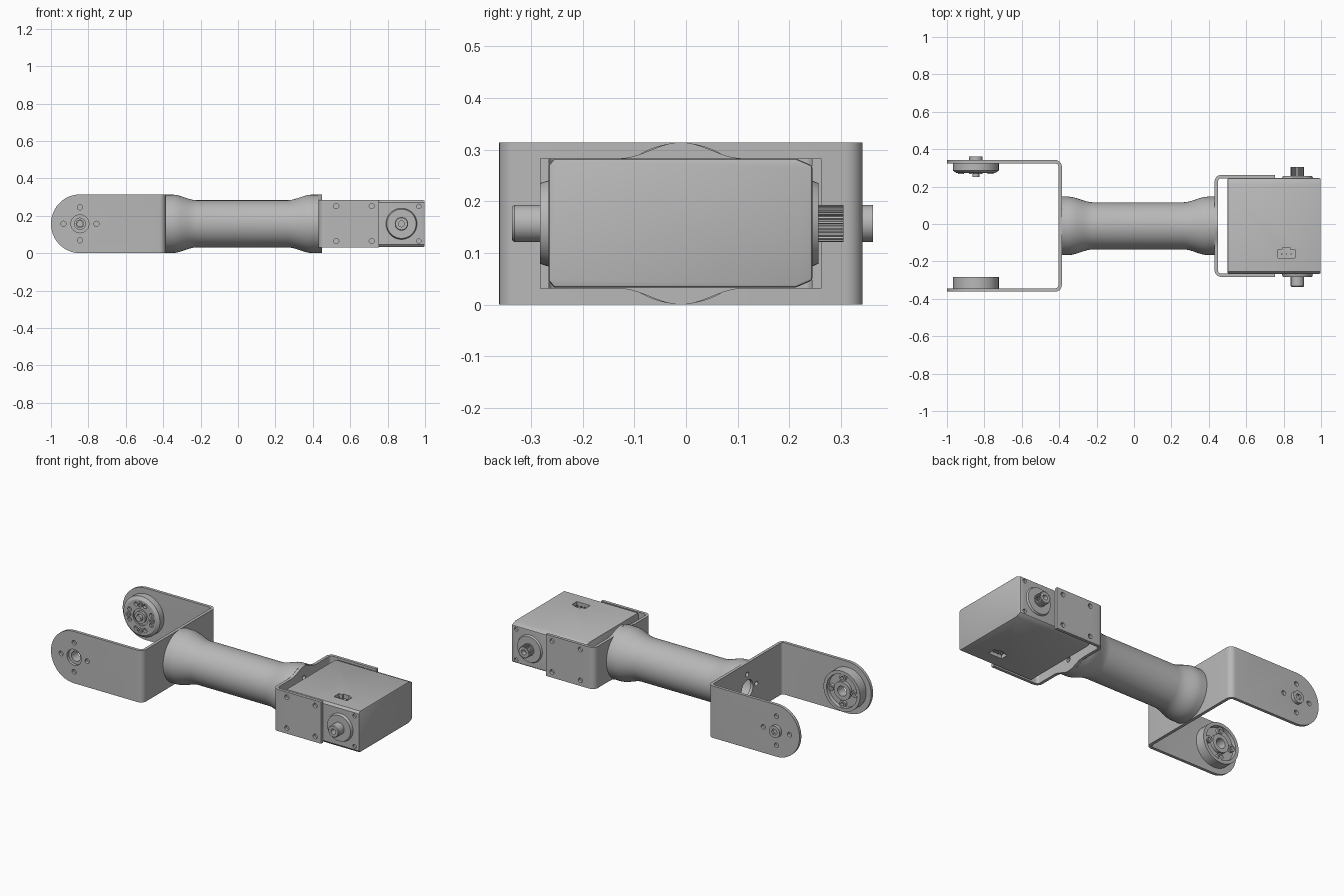
import bpy, bmesh
from math import sin, cos, pi, radians
from mathutils import Matrix, Vector

if "Cube" in bpy.data.objects:
    bpy.data.objects.remove(bpy.data.objects["Cube"])

grey = bpy.data.materials.new("machined grey")
grey.use_nodes = True
colour = (0.48, 0.48, 0.48, 1)
grey.diffuse_color = colour
grey.node_tree.nodes["Principled BSDF"].inputs["Base Color"].default_value = colour

MID_Z, MID_Y = 0.157, -0.01
JOINT_X, SHAFT_X = -0.845, 0.874
parts = []


def finish(name, bm):
    bmesh.ops.remove_doubles(bm, verts=bm.verts, dist=1e-5)
    bmesh.ops.recalc_face_normals(bm, faces=bm.faces)
    mesh = bpy.data.meshes.new(name)
    bm.to_mesh(mesh)
    bm.free()
    mesh.materials.append(grey)
    obj = bpy.data.objects.new(name, mesh)
    bpy.context.collection.objects.link(obj)
    parts.append(obj)
    return obj


def prism(name, outline, axis, a, b):
    """Extrude a 2D outline along an axis from a to b."""
    place = {"X": lambda u, v, t: (t, u, v),
             "Y": lambda u, v, t: (u, t, v),
             "Z": lambda u, v, t: (u, v, t)}[axis]
    bm = bmesh.new()
    face = bm.faces.new([bm.verts.new(place(u, v, a)) for u, v in outline])
    new = bmesh.ops.extrude_face_region(bm, geom=[face])["geom"]
    shift = Vector(place(0, 0, b - a))
    bmesh.ops.translate(bm, vec=shift, verts=[g for g in new if isinstance(g, bmesh.types.BMVert)])
    return finish(name, bm)


def lathe(name, profile, axis, centre, steps=48):
    """Revolve a closed (radius, distance) profile round an axis."""
    bm = bmesh.new()
    verts = [bm.verts.new((r, 0, t)) for r, t in profile]
    edges = [bm.edges.new((verts[i - 1], v)) for i, v in enumerate(verts)
             if profile[i - 1][0] + profile[i][0] > 0]
    bmesh.ops.spin(bm, geom=verts + edges, cent=(0, 0, 0), axis=(0, 0, 1),
                   angle=2 * pi, steps=steps)
    bmesh.ops.remove_doubles(bm, verts=bm.verts, dist=1e-5)
    turn = {"X": Matrix.Rotation(pi / 2, 4, "Y"), "Y": Matrix.Rotation(-pi / 2, 4, "X"),
            "Z": Matrix.Identity(4)}[axis]
    bm.transform(Matrix.Translation(centre) @ turn)
    return finish(name, bm)


def rod(name, r, a, b, axis, centre, steps=24):
    return lathe(name, [(0, a), (r, a), (r, b), (0, b)], axis, centre, steps)


def ring(name, r_in, r_out, a, b, axis, centre, steps=32):
    return lathe(name, [(r_in, a), (r_out, a), (r_out, b), (r_in, b)], axis, centre, steps)


def cut(obj, tool, operation="DIFFERENCE"):
    mod = obj.modifiers.new("cut", "BOOLEAN")
    mod.object, mod.operation, mod.solver = tool, operation, "EXACT"
    graph = bpy.context.evaluated_depsgraph_get()
    mesh = bpy.data.meshes.new_from_object(obj.evaluated_get(graph))
    obj.modifiers.clear()
    obj.data = mesh
    parts.remove(tool)
    bpy.data.objects.remove(tool)


def rect(u0, u1, v0, v1):
    return [(u0, v0), (u1, v0), (u1, v1), (u0, v1)]


def around(count, r, start=0):
    return [(r * cos(start + 2 * pi * i / count), r * sin(start + 2 * pi * i / count))
            for i in range(count)]


def u_shape(web, tip, y0, y1, t=0.018, r=0.035):
    """Bent sheet outline: web at one end, two arms reaching to the tip."""
    s = 1 if web > tip else -1

    def path(x, a, b, rad):
        ks = [radians(15 * i) for i in range(7)]
        cx = x - s * rad
        return ([(tip, a)] + [(cx + s * rad * sin(k), a + rad - rad * cos(k)) for k in ks]
                + [(cx + s * rad * cos(k), b - rad + rad * sin(k)) for k in ks] + [(tip, b)])
    return path(web, y0, y1, r) + path(web - s * t, y0 + t, y1 - t, r - t)[::-1]


# Fork bracket: wide bent sheet with rounded arm ends
fork = prism("fork_bracket", u_shape(-0.386, -1.0, -0.362, 0.342), "Z", 0, 0.314)
end = [(JOINT_X + 0.155 * cos(a), MID_Z + MID_Z * sin(a))
       for a in [radians(90 + 7.5 * i) for i in range(25)]]
cut(fork, prism("fork_mask", end + [(0, 0), (0, 0.314)], "Y", -1, 1), "INTERSECT")
cut(fork, rod("hole", 0.048, -1, 0, "Y", (JOINT_X, 0, MID_Z)))
cut(fork, rod("hole", 0.055, -0.5, -0.3, "X", (0, MID_Y, MID_Z)))
for u, v in around(4, 0.088):
    cut(fork, rod("hole", 0.014, -1, 1, "Y", (JOINT_X + u, 0, MID_Z + v), 16))
    cut(fork, rod("hole", 0.014, -0.5, -0.3, "X", (0, MID_Y + u, MID_Z + v), 16))

# Flared hollow tube
flare = [i / 8 for i in range(9)]
ease = [f * f * (3 - 2 * f) for f in flare]
left = [(0.156 - 0.03 * e, -0.35 + 0.13 * f) for f, e in zip(flare, ease)]
right = [(0.126 + 0.03 * e, 0.265 + 0.13 * f) for f, e in zip(flare, ease)]
lathe("tube", [(0.105, -0.387), (0.156, -0.387)] + left + right
      + [(0.156, 0.432), (0.105, 0.432)], "X", (0, MID_Y, MID_Z), 64)

# Motor bracket: bent sheet whose web bulges to cover the tube end
holder = prism("motor_bracket", u_shape(0.431, 0.755, -0.283, 0.262), "Z", -0.1, 0.5)
bump = [(MID_Y + 0.012 * i, 0.126 + 0.031 * cos(pi * i / 20) ** 2) for i in range(-10, 11)]
upper = [(-0.4, 0.126)] + bump + [(0.4, 0.126)]
mask = [(y, MID_Z + h) for y, h in upper] + [(y, MID_Z - h) for y, h in upper[::-1]]
cut(holder, prism("holder_mask", mask, "X", 0, 1), "INTERSECT")
cut(holder, rod("hole", 0.055, 0.4, 0.48, "X", (0, MID_Y, MID_Z)))
for x in (0.525, 0.715):
    for z in (0.065, 0.252):
        cut(holder, rod("hole", 0.014, -1, 1, "Y", (x, 0, z), 16))
for u, v in around(4, 0.088):
    cut(holder, rod("hole", 0.014, 0.4, 0.48, "X", (0, MID_Y + u, MID_Z + v), 16))

# Motor case with chamfered long edges, sockets and corner screw holes
half = [(-0.266, 0.112), (-0.255, 0.125), (0.212, 0.125), (0.245, 0.111)]
case = prism("motor_case", [(y, MID_Z + 0.001 + h) for y, h in half]
             + [(y, MID_Z + 0.001 - h) for y, h in half[::-1]], "X", 0.5, 0.998)
bevel = case.modifiers.new("soft edges", "BEVEL")
bevel.width, bevel.segments, bevel.limit_method = 0.006, 2, "ANGLE"
bevel.angle_limit = radians(50)
for z in (0.05, 0.264):
    d = 0.02 if z > MID_Z else -0.02
    lo, hi = sorted((z - d * 0.3, z + 2 * d))
    cut(case, prism("slot", rect(0.77, 0.86, -0.183, -0.135), "Z", lo, hi))
    cut(case, prism("slot_key", rect(0.795, 0.835, -0.14, -0.125), "Z", lo, hi))
    for x in (0.79, 0.815, 0.84):
        rod("socket_pin", 0.004, *sorted((z - d * 0.4, z + d * 0.6)), "Z", (x, -0.16, 0), 8)
    for side in (-0.266, 0.245):
        cut(case, rod("hole", 0.012, side - 0.012, side + 0.012, "Y",
                      (0.967, 0, 0.065 if z < MID_Z else 0.25), 16))

# Shaft bosses on both sides of the motor
shaft = (SHAFT_X, 0, MID_Z)
lathe("front_boss", [(0, -0.26), (0.085, -0.26), (0.078, -0.283), (0, -0.283)], "Y", shaft)
lathe("back_boss", [(0, 0.24), (0.085, 0.24), (0.078, 0.256), (0, 0.256)], "Y", shaft)

# Plain front pivot and toothed back shaft, both with a socket
lathe("front_pivot", [(0, -0.28), (0.036, -0.28), (0.036, -0.332), (0.032, -0.337),
                      (0.016, -0.337), (0.016, -0.3), (0, -0.3)], "Y", shaft, 32)
teeth = [(SHAFT_X + r * cos(a), MID_Z + r * sin(a)) for i in range(24)
         for r, a in [(0.036, i * pi / 12), (0.036, (i + 0.45) * pi / 12),
                      (0.031, (i + 0.55) * pi / 12), (0.031, (i + 0.9) * pi / 12)]]
spline = prism("toothed_shaft", teeth, "Y", 0.25, 0.305)
cut(spline, rod("hole", 0.015, 0.275, 0.4, "Y", shaft))

# Front hub: dished idler disc with four screws
joint = (JOINT_X, 0, MID_Z)
lathe("front_hub", [(0.03, -0.345), (0.122, -0.345), (0.122, -0.284), (0.102, -0.284),
                    (0.1, -0.305), (0.055, -0.305), (0.055, -0.286), (0.03, -0.286)], "Y", joint)
for u, v in around(4, 0.079):
    ring("hub_screw", 0.01, 0.02, -0.31, -0.288, "Y", (JOINT_X + u, 0, MID_Z + v), 16)

# Back hub: output disc with a ring of holes and a central bolt
hub = lathe("back_hub", [(0, 0.325), (0.122, 0.325), (0.122, 0.285), (0.104, 0.273),
                         (0.05, 0.273), (0.05, 0.282), (0, 0.282)], "Y", joint)
for u, v in around(8, 0.079, pi / 8):
    cut(hub, rod("hole", 0.013, 0.2, 0.292, "Y", (JOINT_X + u, 0, MID_Z + v), 12))
for u, v in around(4, 0.079):
    ring("hub_bolt", 0.008, 0.016, 0.266, 0.28, "Y", (JOINT_X + u, 0, MID_Z + v), 16)
ring("hub_collar", 0.02, 0.036, 0.268, 0.285, "Y", joint)
rod("bolt_tip", 0.018, 0.252, 0.3, "Y", joint)
head = rod("bolt_head", 0.036, 0.335, 0.362, "Y", joint, 32)
cut(head, prism("socket", [(JOINT_X + u, MID_Z + v) for u, v in around(6, 0.019)],
                "Y", 0.348, 0.4))

# Smooth round faces, keep hard edges sharp
bpy.ops.object.select_all(action="DESELECT")
for part in parts:
    part.select_set(True)
bpy.context.view_layer.objects.active = parts[0]
bpy.ops.object.shade_smooth_by_angle(angle=radians(30))
